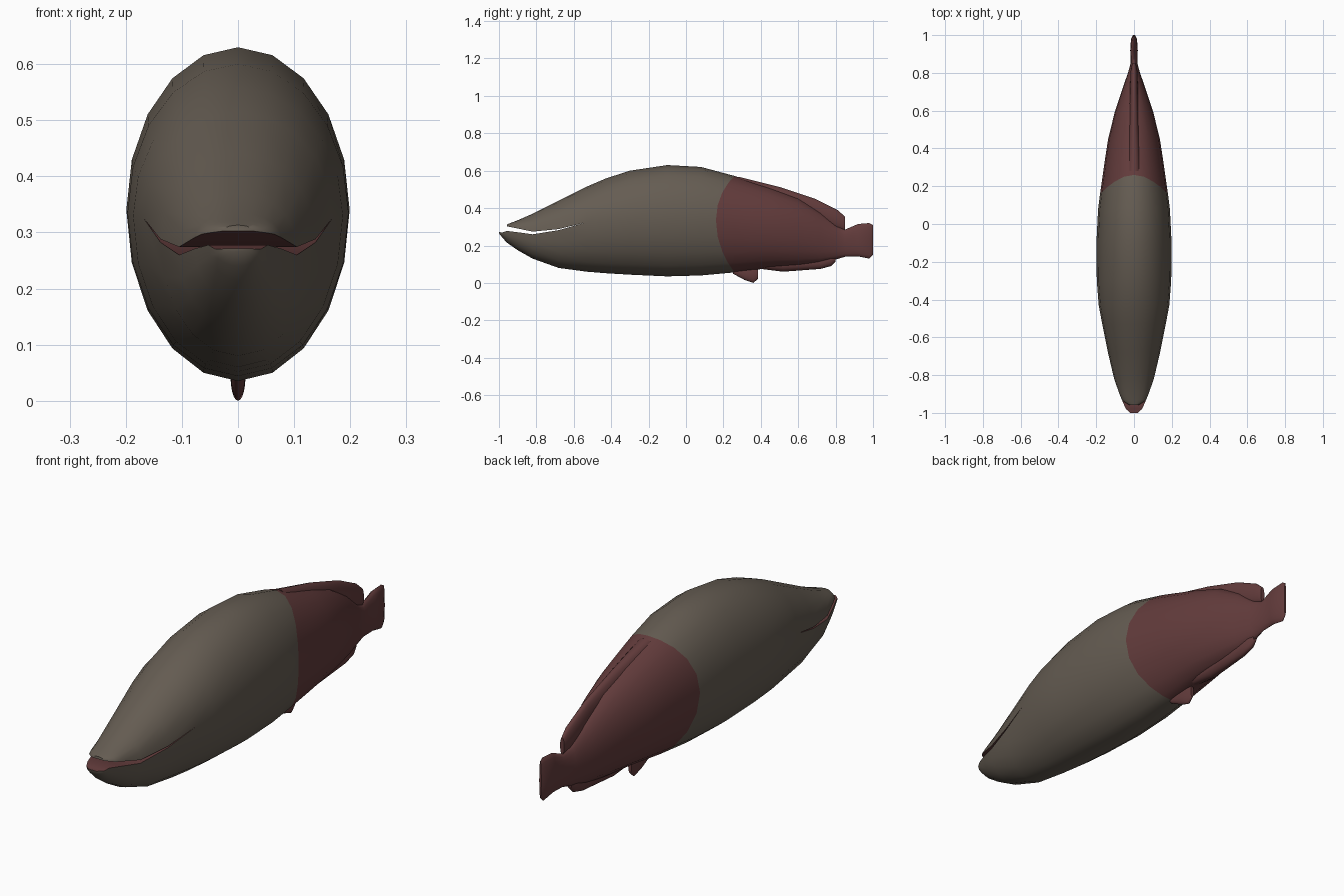
import bpy
import bmesh
import math

cube = bpy.data.objects.get("Cube")
if cube:
    bpy.data.objects.remove(cube, do_unlink=True)


def make_material(name, color):
    material = bpy.data.materials.new(name)
    material.use_nodes = True
    material.diffuse_color = color
    material.node_tree.nodes["Principled BSDF"].inputs["Base Color"].default_value = color
    return material


grey = make_material("grey brown skin", (0.13, 0.108, 0.085, 1))
red = make_material("dark red skin", (0.125, 0.045, 0.045, 1))

SEGMENTS = 10
MOUTH_CORNER = -0.53
COLOR_BREAK = 0.16


def sample(stations, y):
    """Half width, bottom, middle and top of the section at y."""
    for a, b in zip(stations, stations[1:]):
        if y <= b[0]:
            t = max(0, (y - a[0]) / (b[0] - a[0]))
            return [p + (q - p) * t for p, q in zip(a[1:], b[1:])]
    return stations[-1][1:]


def half_ring(bm, stations, y, side, is_body):
    """Upper (side 1) or lower (side -1) half of an elliptical section."""
    ring = []
    for i in range(SEGMENTS + 1):
        angle = math.pi * i / SEGMENTS
        # The colour border bows backwards above and below
        bend = 0.1 * math.sin(angle) ** 2 if is_body and y == COLOR_BREAK else 0
        width, bottom, middle, top = sample(stations, y + bend)
        if is_body:
            # Parted lips, and a rounded snout on the upper jaw
            gape = max(0, (MOUTH_CORNER - y) / 0.42)
            middle += side * 0.012 * gape ** 1.4
            if side > 0:
                width *= min(1, max(0, (y + 0.965) / 0.03)) ** 0.5
        edge = top if side > 0 else bottom
        ring.append(bm.verts.new((width * math.cos(angle), y + bend,
                                  middle + (edge - middle) * math.sin(angle))))
    return ring


def loft(name, stations, upper_rows, lower_rows, is_body=False):
    bm = bmesh.new()
    for side, rows in ((1, upper_rows), (-1, lower_rows)):
        rings = [half_ring(bm, stations, y, side, is_body) for y in rows]
        for y, a, b in zip(rows, rings, rings[1:]):
            skin = 0 if is_body and y < COLOR_BREAK else 1
            for i in range(SEGMENTS):
                face = bm.faces.new((a[i], a[i + 1], b[i + 1], b[i]))
                face.material_index = skin
            # Palate and mouth floor
            if is_body and y < MOUTH_CORNER:
                bm.faces.new((a[0], b[0], b[-1], a[-1])).material_index = 1
        bm.faces.new(rings[0]).material_index = 0 if is_body else 1
        bm.faces.new(rings[-1]).material_index = 1
    bmesh.ops.remove_doubles(bm, verts=bm.verts, dist=0.0001)
    bmesh.ops.recalc_face_normals(bm, faces=bm.faces)
    mesh = bpy.data.meshes.new(name)
    bm.to_mesh(mesh)
    bm.free()
    mesh.materials.append(grey)
    mesh.materials.append(red)
    obj = bpy.data.objects.new(name, mesh)
    bpy.context.collection.objects.link(obj)
    bpy.ops.object.select_all(action='DESELECT')
    obj.select_set(True)
    bpy.context.view_layer.objects.active = obj
    bpy.ops.object.shade_smooth_by_angle(angle=math.radians(50))
    return obj


# Body with jaws and tail fin: y, half width, bottom, middle, top
body = [
    (-1, .02, .265, .285, .29), (-.98, .042, .24, .284, .3),
    (-.957, .053, .215, .29, .313), (-.9, .077, .175, .281, .335),
    (-.82, .105, .13, .267, .37), (-.68, .138, .08, .285, .44),
    (-.53, .168, .06, .325, .515), (-.43, .187, .052, .33, .558),
    (-.3, .197, .044, .335, .6), (-.1, .199, .035, .34, .63),
    (.08, .19, .04, .34, .62), (.25, .168, .055, .33, .575),
    (.45, .137, .08, .3, .51), (.6, .1, .09, .28, .455),
    (.72, .06, .105, .25, .38), (.8, .032, .125, .23, .31),
    (.85, .018, .14, .22, .285), (.92, .02, .142, .23, .315),
    (.98, .016, .13, .225, .32), (1, .005, .15, .225, .31),
]
knots = [s[0] for s in body]
rear = [y for y in knots if y >= MOUTH_CORNER and y != .25] + [COLOR_BREAK, .35]
rear.sort()
lower_jaw = [y for y in knots if y < MOUTH_CORNER]
upper_jaw = [-.957, -.945, -.93] + [y for y in lower_jaw if y > -.93]
loft("body", body, upper_jaw + rear, lower_jaw + rear, is_body=True)

# Folded fins along the centre line
fins = {
    "dorsal_fin": [(.28, .04, .5, .53, .568), (.5, .028, .4, .45, .513),
                   (.69, .022, .33, .39, .45), (.81, .018, .29, .34, .39),
                   (.85, .01, .28, .32, .355)],
    "anal_fin": [(.4, .03, .075, .1, .15), (.52, .03, .06, .1, .16),
                 (.72, .022, .075, .11, .16), (.775, .018, .09, .12, .16),
                 (.8, .01, .115, .13, .15)],
    "pelvic_fin": [(.25, .014, .05, .07, .1), (.315, .014, .015, .05, .09),
                   (.36, .013, 0, .04, .09), (.385, .008, .022, .05, .08)],
}
for fin_name, fin_stations in fins.items():
    fin_rows = [s[0] for s in fin_stations]
    loft(fin_name, fin_stations, fin_rows, fin_rows)
